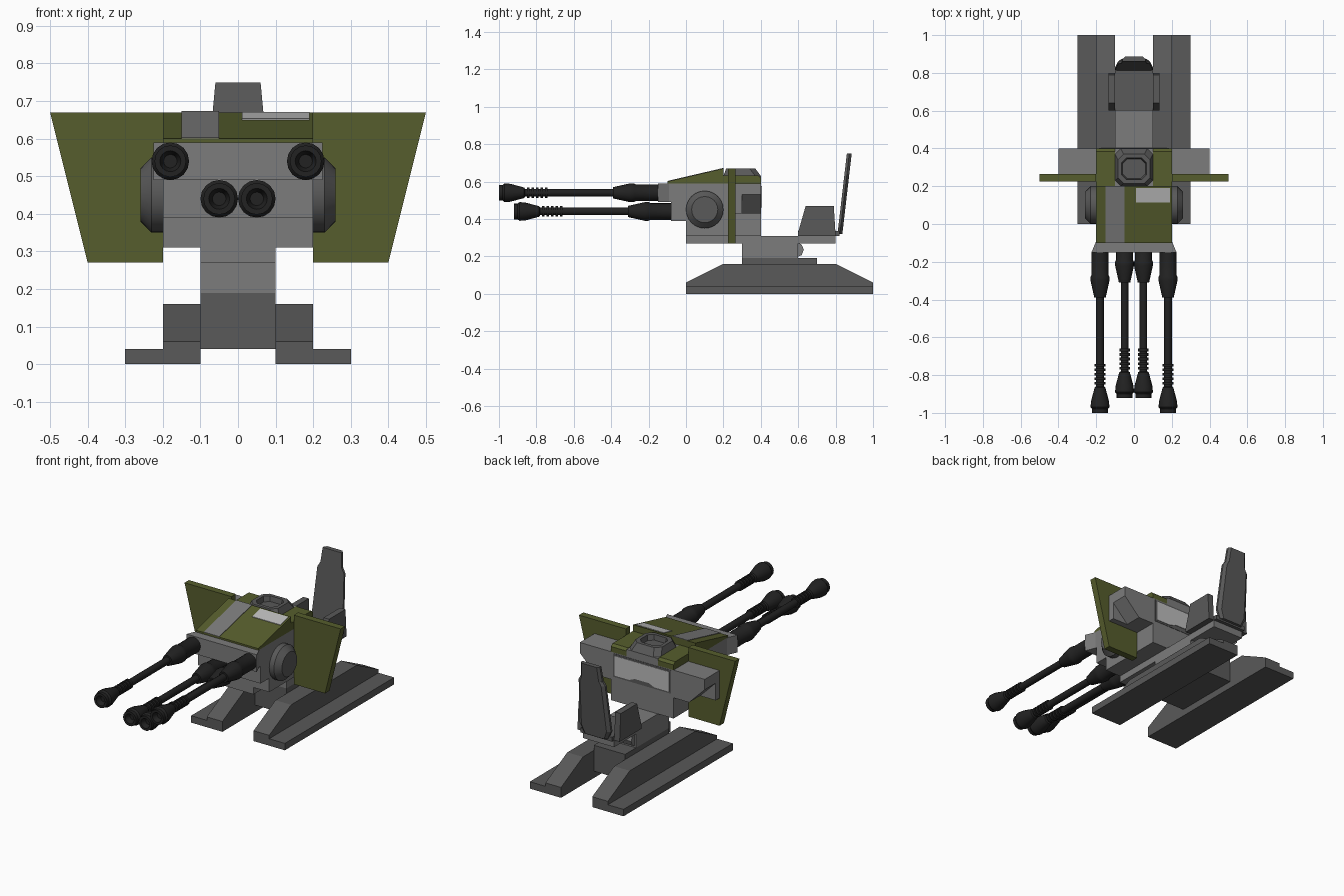
import bpy, bmesh, math
from mathutils import Matrix

if "Cube" in bpy.data.objects:
    bpy.data.objects.remove(bpy.data.objects["Cube"])


def material(name, r, g, b):
    m = bpy.data.materials.new(name)
    m.diffuse_color = (r, g, b, 1)
    m.use_nodes = True
    m.node_tree.nodes["Principled BSDF"].inputs["Base Color"].default_value = m.diffuse_color
    return m


GREY = material("mid grey", 0.20, 0.20, 0.20)
DARK = material("dark grey", 0.10, 0.10, 0.10)
GREEN = material("olive green", 0.093, 0.110, 0.026)
BLACK = material("gun black", 0.016, 0.016, 0.016)
LIGHT = material("pale grey", 0.50, 0.50, 0.50)


def finish(name, bm, mat, smooth=False):
    bmesh.ops.remove_doubles(bm, verts=bm.verts, dist=1e-5)
    bmesh.ops.recalc_face_normals(bm, faces=bm.faces)
    me = bpy.data.meshes.new(name)
    bm.to_mesh(me)
    bm.free()
    me.materials.append(mat)
    ob = bpy.data.objects.new(name, me)
    bpy.context.collection.objects.link(ob)
    if smooth:
        bpy.ops.object.select_all(action='DESELECT')
        ob.select_set(True)
        bpy.context.view_layer.objects.active = ob
        bpy.ops.object.shade_smooth_by_angle(angle=math.radians(30))
    return ob


def loft(name, rings, mat):
    """Skin a list of equal-length vertex rings and cap both ends."""
    bm = bmesh.new()
    vs = [[bm.verts.new(p) for p in r] for r in rings]
    n = len(rings[0])
    for a, b in zip(vs, vs[1:]):
        for i in range(n):
            j = (i + 1) % n
            bm.faces.new((a[i], a[j], b[j], b[i]))
    bm.faces.new(vs[0])
    bm.faces.new(vs[-1])
    return finish(name, bm, mat)


def prism(name, pts, axis, a, b, mat):
    """Extrude a 2D outline along an axis from a to b."""
    put = {'x': lambda p, d: (d, p[0], p[1]),
           'y': lambda p, d: (p[0], d, p[1]),
           'z': lambda p, d: (p[0], p[1], d)}[axis]
    return loft(name, [[put(p, a) for p in pts], [put(p, b) for p in pts]], mat)


def box(name, x0, x1, y0, y1, z0, z1, mat):
    return prism(name, [(x0, y0), (x1, y0), (x1, y1), (x0, y1)], 'z', z0, z1, mat)


def lathe(name, profile, matrix, mat, seg=16):
    """Spin (radius, height) points about local z, then place with matrix."""
    bm = bmesh.new()
    vs = [bm.verts.new((r, 0, h)) for r, h in profile]
    es = [bm.edges.new(e) for e in zip(vs, vs[1:])]
    bmesh.ops.spin(bm, geom=vs + es, cent=(0, 0, 0), axis=(0, 0, 1),
                   angle=math.tau, steps=seg, use_duplicate=False)
    bmesh.ops.transform(bm, matrix=matrix, verts=bm.verts)
    return finish(name, bm, mat, True)


def octagon(x, y0, y1, c, z):
    return [(-x + c, y0, z), (x - c, y0, z), (x, y0 + c, z), (x, y1 - c, z),
            (x - c, y1, z), (-x + c, y1, z), (-x, y1 - c, z), (-x, y0 + c, z)]


# Base: cross block, swivel arm and step
box("cross_block", -.1, .1, .3, .7, .04, .19, DARK)
prism("seat_arm", [(.3, .19), (.6, .19), (.6, .27), (.8, .27), (.8, .31), (.3, .31)],
      'x', -.1, .1, GREY)
prism("foot_step", [(.59 + .04 * math.cos(k * math.tau / 8),
                     .235 + .04 * math.sin(k * math.tau / 8)) for k in range(8)],
      'x', -.09, .09, GREY)

# Turret body with gun mantlet
box("body_base", -.1, .1, 0, .4, .27, .31, GREY)
box("body", -.2, .2, 0, .4, .31, .59, GREY)
box("lower_mantlet", -.2, .2, -.08, 0, .39, .49, GREY)
prism("upper_mantlet", [(-.225, -.15), (.225, -.15), (.2, -.09), (.2, 0), (-.2, 0), (-.2, -.09)],
      'z', .49, .59, GREY)

# Roof wedge, its stripe and pale patch
prism("roof_wedge", [(-.1, .59), (.2, .59), (.2, .67), (-.1, .60)], 'x', -.2, .2, GREEN)


def roof_plate(name, x0, x1, y0, y1, mat):
    z = lambda y: .60 + (y + .1) * .07 / .3
    prism(name, [(y0, z(y0) - .001), (y1, z(y1) - .001), (y1, z(y1) + .003),
                 (y0, z(y0) + .003)], 'x', x0, x1, mat)


roof_plate("roof_stripe", -.15, -.05, -.1, .2, GREY)
roof_plate("roof_patch", .01, .19, .115, .19, LIGHT)

# Hatch with a sunken centre
box("hatch_base", -.1, .1, .2, .4, .59, .63, GREY)
loft("hatch", [octagon(.1, .2, .4, .03, .63), octagon(.085, .215, .37, .03, .67),
               octagon(.065, .235, .35, .025, .67), octagon(.06, .24, .345, .025, .64)], DARK)

# Rear window set in a dark frame
prism("window_frame", [(-.185, .45), (.185, .45), (.185, .585), (-.185, .585)],
      'y', .398, .402, DARK)
prism("rear_window", [(-.175, .575), (.175, .575), (.175, .46), (.08, .46), (.045, .475),
                      (-.045, .475), (-.08, .46), (-.175, .46)], 'y', .4, .405, LIGHT)

# Seat with tapered back and headrest
box("seat_cushion", -.1, .1, .6, .82, .31, .335, DARK)


def back_ring(w, z):
    y = .81 + (z - .32) * .105 / .43
    t = .026
    return [(-w, y, z), (w, y, z), (w, y + t * .5, z), (w * .8, y + t, z),
            (-w * .8, y + t, z), (-w, y + t * .5, z)]


def shifted(ring):
    return [(x, y - .055 * (z - .32) / .43, z) for x, y, z in ring]


loft("seat_back", [shifted(back_ring(w, z)) for w, z in
                   [(.075, .32), (.1, .37), (.085, .64), (.07, .665)]], DARK)
loft("headrest", [shifted(back_ring(w, z)) for w, z in [(.068, .665), (.06, .75)]], DARK)

# Gun outline: sleeve, collar, barrel, cooling rings, flared muzzle
GUN = [(0, 0), (.045, 0), (.045, .12), (.05, .13), (.05, .15), (.03, .24), (.02, .24), (.02, .59)]
for k in range(5):
    h = .59 + k * .024
    GUN += [(.028, h), (.028, h + .014), (.02, h + .014), (.02, h + .024)]
GUN += [(.028, .715), (.048, .79), (.05, .82), (.042, .83), (.042, .85),
        (.028, .85), (.018, .82), (0, .82)]
FORWARD = Matrix.Rotation(math.radians(90), 4, 'X')
DISC = [(0, 0), (.1, 0), (.1, .03), (.07, .06), (0, .06)]

# Everything that comes in pairs
for side, s in (("left", -1), ("right", 1)):
    box("skid_plate_" + side, s * .1, s * .3, 0, 1, 0, .04, DARK)
    prism("skid_ramp_" + side, [(0, .03), (1, .03), (1, .06), (.8, .16), (.2, .16), (0, .06)],
          'x', s * .1, s * .2, DARK)
    prism("shield_" + side, [(s * .2, .27), (s * .4, .27), (s * .5, .67), (s * .2, .67)],
          'y', .225, .265, GREEN)
    box("shield_mount_" + side, s * .2, s * .4, .265, .3, .43, .59, GREY)
    prism("shield_bracket_" + side, [(s * .2, .43), (s * .3, .43), (s * .4, .53),
                                     (s * .4, .59), (s * .2, .59)], 'y', .3, .4, GREY)
    prism("roof_rail_" + side, [(.2, .59), (.4, .59), (.4, .62), (.385, .633), (.2, .633)],
          'x', s * .1, s * .2, GREEN)
    lathe("side_disc_" + side, DISC, Matrix.Translation((s * .2, .1, .45)) @
          Matrix.Rotation(s * math.radians(90), 4, 'Y'), DARK, 24)
    prism("armrest_" + side, [(.6, .31), (.8, .31), (.79, .47), (.64, .47), (.6, .33)],
          'x', s * .1, s * .135, DARK)
    lathe("upper_gun_" + side, GUN, Matrix.Translation((s * .18, -.15, .54)) @ FORWARD, BLACK)
    lathe("lower_gun_" + side, GUN, Matrix.Translation((s * .05, -.07, .44)) @ FORWARD, BLACK)
